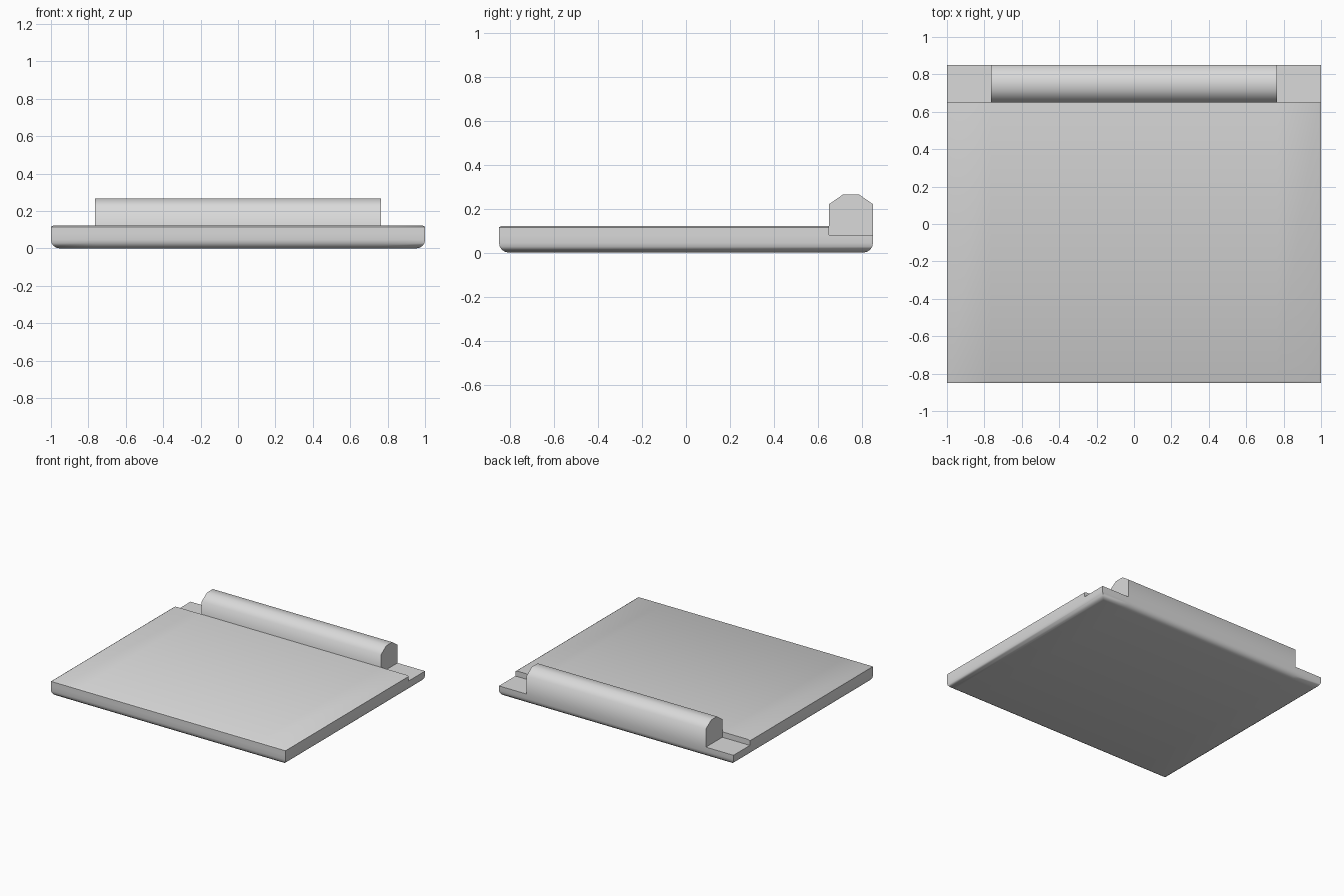
import bpy, bmesh, math

cube = bpy.data.objects.get("Cube")
if cube:
    bpy.data.objects.remove(cube, do_unlink=True)

grey = bpy.data.materials.new("light grey")
grey.use_nodes = True
COLOUR = (0.7, 0.7, 0.7, 1)
grey.diffuse_color = COLOUR
grey.node_tree.nodes["Principled BSDF"].inputs["Base Color"].default_value = COLOUR

HALF_X, HALF_Y = 1.0, 0.85
HINGE_X, HINGE_Y = 0.765, 0.65
STEP_Z = 0.08


def finish(name, bm):
    """Turn the bmesh into a smooth shaded grey object."""
    bmesh.ops.recalc_face_normals(bm, faces=bm.faces)
    mesh = bpy.data.meshes.new(name)
    bm.to_mesh(mesh)
    bm.free()
    mesh.materials.append(grey)
    obj = bpy.data.objects.new(name, mesh)
    bpy.context.collection.objects.link(obj)
    bpy.ops.object.select_all(action='DESELECT')
    obj.select_set(True)
    bpy.context.view_layer.objects.active = obj
    bpy.ops.object.shade_smooth_by_angle(angle=math.radians(58))


def rings(name, levels, back, inset_back):
    """Stack rectangles given as (inset, height) and skin them."""
    bm = bmesh.new()
    loops = []
    for inset, z in levels:
        x, front = HALF_X - inset, -HALF_Y + inset
        rear = back - inset if inset_back else back
        corners = ((-x, front), (x, front), (x, rear), (-x, rear))
        loops.append([bm.verts.new((cx, cy, z)) for cx, cy in corners])
    for low, high in zip(loops, loops[1:]):
        for i in range(4):
            j = (i + 1) % 4
            bm.faces.new((low[i], low[j], high[j], high[i]))
    bm.faces.new(loops[0])
    bm.faces.new(loops[-1])
    # Columns in line with the hinge ends
    for x in (-HINGE_X, HINGE_X):
        bmesh.ops.bisect_plane(bm, geom=bm.verts[:] + bm.edges[:] + bm.faces[:],
                               plane_co=(x, 0, 0), plane_no=(1, 0, 0))
    finish(name, bm)


# Base with a rounded lower rim
radius = 0.045
rim = []
for i in range(5):
    a = math.radians(90 * i / 4)
    rim.append((radius * (1 - math.sin(a)), radius * (1 - math.cos(a))))
rings("base_slab", rim + [(0, STEP_Z)], HALF_Y, True)

# Raised deck with a thin bevelled lip, stopping short of the hinge
rings("deck_panel", [(0, STEP_Z), (0, 0.115), (0.012, 0.122)], HINGE_Y, False)

# Hinge bar: a profile extruded along x
profile = [(HINGE_Y, STEP_Z), (HINGE_Y, 0.22), (0.715, 0.265),
           (0.785, 0.265), (HALF_Y, 0.22), (HALF_Y, STEP_Z)]
bm = bmesh.new()
end = bm.faces.new([bm.verts.new((-HINGE_X, y, z)) for y, z in profile])
side = bmesh.ops.extrude_face_region(bm, geom=[end])["geom"]
bmesh.ops.translate(bm, vec=(2 * HINGE_X, 0, 0),
                    verts=[v for v in side if isinstance(v, bmesh.types.BMVert)])
# Keep the starting end cap closed
if not end.is_valid:
    bmesh.ops.holes_fill(bm, edges=[e for e in bm.edges if e.is_boundary], sides=0)
finish("hinge_bar", bm)
